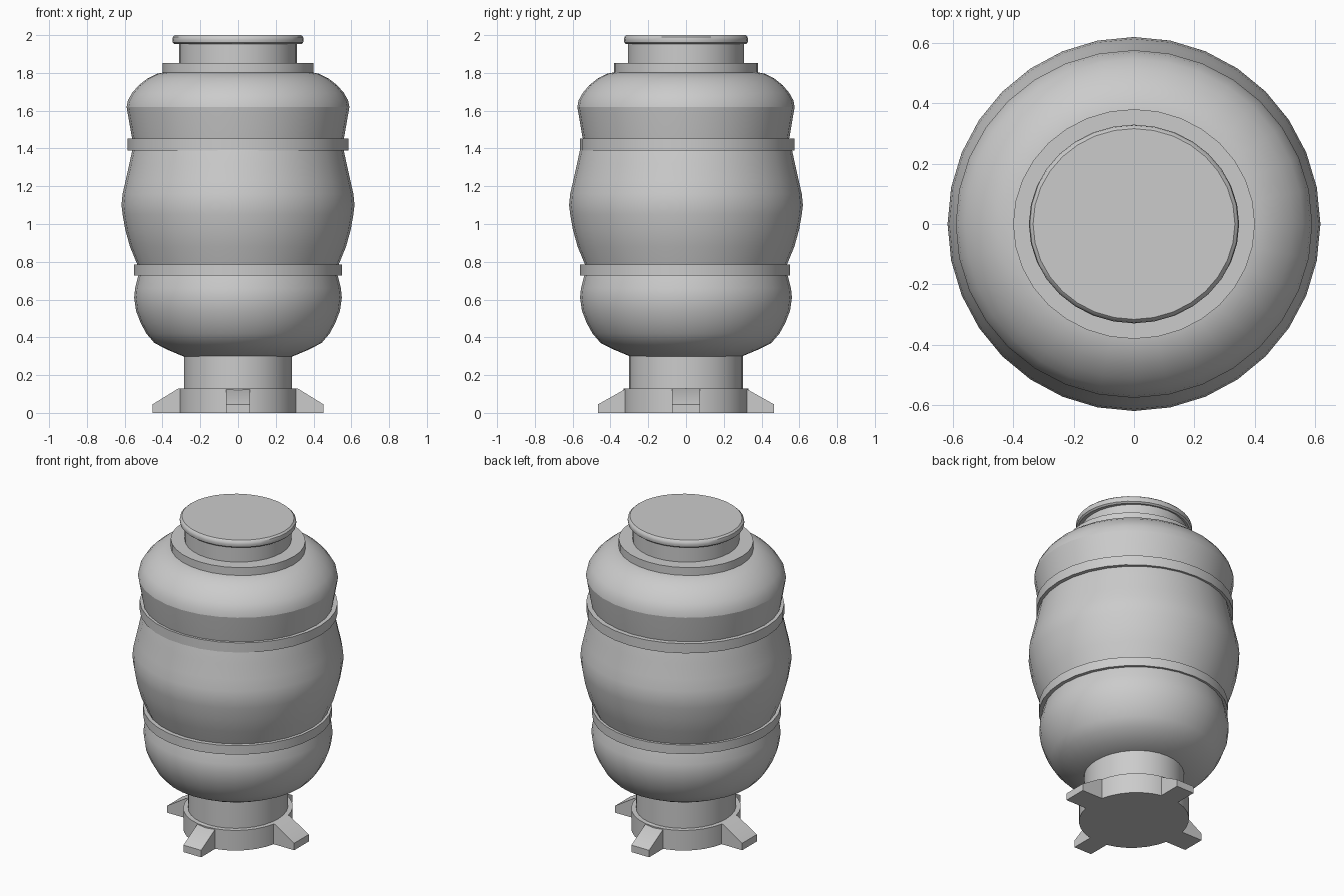
import bpy, bmesh, math

if "Cube" in bpy.data.objects:
    bpy.data.objects.remove(bpy.data.objects["Cube"])

SEG = 32


def finish(bm, name):
    bmesh.ops.recalc_face_normals(bm, faces=bm.faces)
    mesh = bpy.data.meshes.new(name)
    bm.to_mesh(mesh)
    bm.free()
    ob = bpy.data.objects.new(name, mesh)
    bpy.context.collection.objects.link(ob)
    bpy.ops.object.select_all(action='DESELECT')
    ob.select_set(True)
    bpy.context.view_layer.objects.active = ob
    bpy.ops.object.shade_smooth_by_angle(angle=math.radians(36))
    return ob


def lathe(name, profile, y_ratio=1.0, y_shift=0.0, cap_bottom=True, cap_top=True):
    """Spin (radius, z) points, listed bottom to top, into an oval body."""
    bm = bmesh.new()
    rings = []
    for r, z in profile:
        rings.append([bm.verts.new((r * math.cos(2 * math.pi * i / SEG),
                                    r * y_ratio * math.sin(2 * math.pi * i / SEG) + y_shift, z))
                      for i in range(SEG)])
    for a, b in zip(rings, rings[1:]):
        for i in range(SEG):
            j = (i + 1) % SEG
            bm.faces.new((a[i], a[j], b[j], b[i]))
    if cap_bottom:
        bm.faces.new(rings[0][::-1])
    if cap_top:
        bm.faces.new(rings[-1])
    return finish(bm, name)


def foot(name, angle, reach, half_width):
    """Wedge foot: side outline extruded across its width, turned about z."""
    outline = [(0.22, 0), (reach, 0), (reach, 0.045), (0.315, 0.13), (0.22, 0.13)]
    bm = bmesh.new()
    face = bm.faces.new([bm.verts.new((x, -half_width, z)) for x, z in outline])
    ext = bmesh.ops.extrude_face_region(bm, geom=[face])
    for v in ext['geom']:
        if isinstance(v, bmesh.types.BMVert):
            v.co.y += 2 * half_width
    ob = finish(bm, name)
    ob.rotation_euler.z = angle


# Base: disc, four feet and stem
lathe("base_disc", [(0.315, 0), (0.315, 0.13)], 1.05)
for k, side in enumerate(("right", "back", "left", "front")):
    along_y = k % 2
    foot(side + "_foot", k * math.pi / 2, 0.466 if along_y else 0.453,
         0.063 if along_y else 0.074)
lathe("stem", [(0.287, 0.13), (0.287, 0.31)], 1.05, 0, False, False)

# Body sections
lathe("lower_body", [(0.287, 0.298), (0.37, 0.333), (0.443, 0.37), (0.485, 0.42), (0.515, 0.475),
                     (0.54, 0.54), (0.55, 0.61), (0.545, 0.66), (0.527, 0.73)], 1.02,
      0, True, False)
lathe("middle_body", [(0.525, 0.76), (0.535, 0.79), (0.572, 0.88), (0.597, 0.97), (0.611, 1.05),
                      (0.617, 1.10), (0.611, 1.16), (0.595, 1.23), (0.575, 1.32),
                      (0.56, 1.39), (0.552, 1.42)], 1.003, 0, False, False)
lathe("upper_body", [(0.553, 1.42), (0.564, 1.47), (0.59, 1.62)], 0.975, 0, False, False)
lathe("shoulder", [(0.59, 1.62), (0.583, 1.655), (0.56, 1.695), (0.525, 1.735),
                   (0.48, 1.77), (0.43, 1.795), (0.38, 1.805)], 0.975, 0, False, True)

# Bands around the waist lines
lathe("lower_band", [(0.51, 0.727), (0.551, 0.727), (0.551, 0.785), (0.51, 0.785)],
      1.01, -0.005, False, False)
lathe("upper_band", [(0.54, 1.39), (0.584, 1.39), (0.584, 1.452), (0.54, 1.452)],
      0.973, 0.007, False, False)

# Neck ring, neck and rounded lid
lathe("neck_ring", [(0.40, 1.79), (0.40, 1.853)], 0.95)
lathe("neck", [(0.313, 1.85), (0.313, 1.96)], 0.985, 0, False, False)
lathe("lid", [(0.335, 1.952), (0.345, 1.96), (0.348, 1.975), (0.345, 1.99), (0.334, 2.0)], 0.945)
